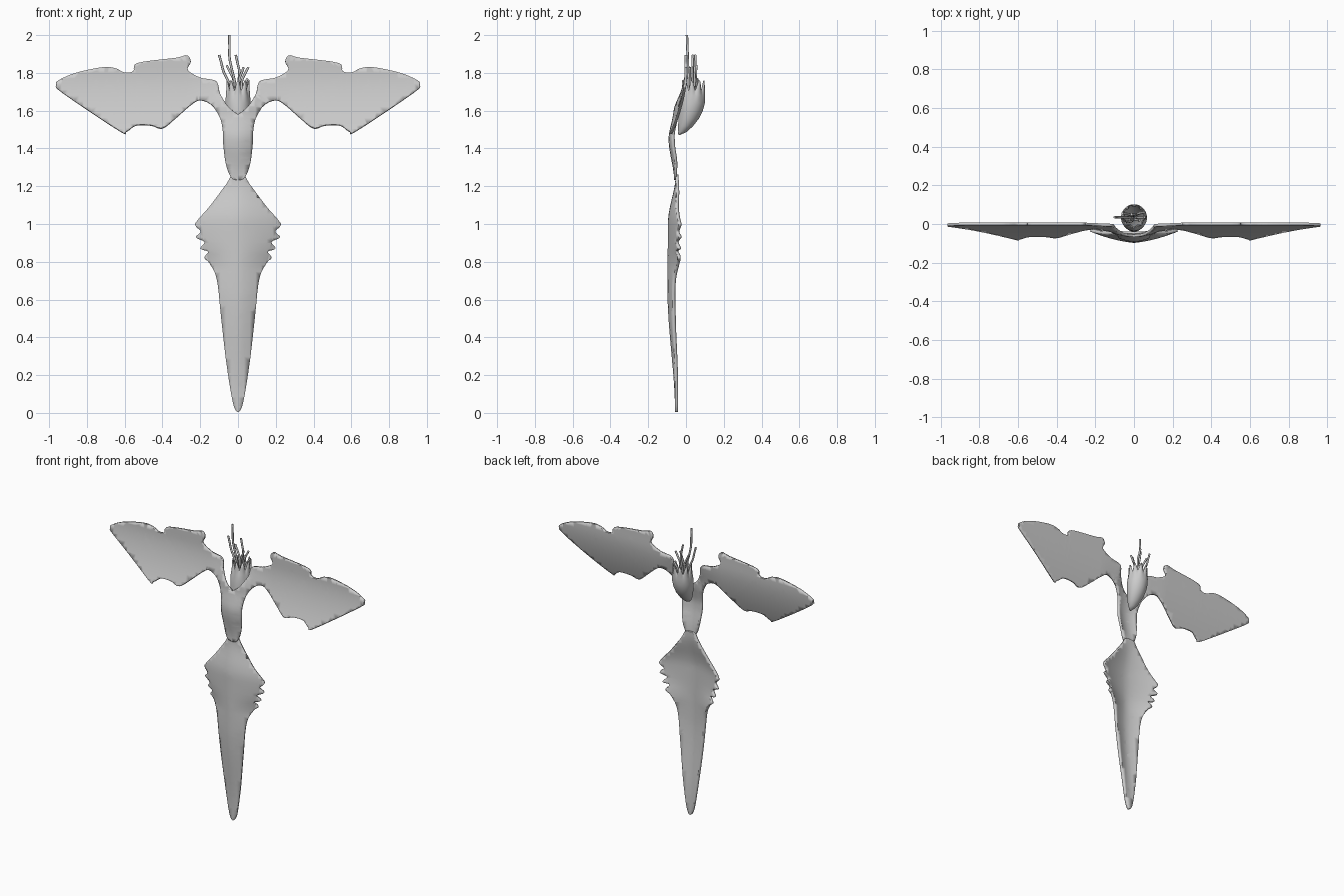
import bpy, bmesh, math
from mathutils import Vector

if "Cube" in bpy.data.objects:
    bpy.data.objects.remove(bpy.data.objects["Cube"])


def spline(pts, n=5):
    # Catmull-Rom through the points, open ended
    P = [Vector(p) for p in pts]
    P = [P[0]] + P + [P[-1]]
    out = []
    for i in range(1, len(P) - 2):
        a, b, c, d = P[i - 1:i + 3]
        for k in range(n):
            t = k / n
            out.append(0.5 * (2 * b + (c - a) * t + (2 * a - 5 * b + 4 * c - d) * t * t
                              + (3 * b - a - 3 * c + d) * t ** 3))
    return out + [P[-1]]


def finish(bm, name, thick=0):
    bmesh.ops.recalc_face_normals(bm, faces=bm.faces)
    me = bpy.data.meshes.new(name)
    bm.to_mesh(me)
    bm.free()
    ob = bpy.data.objects.new(name, me)
    bpy.context.collection.objects.link(ob)
    if thick:
        m = ob.modifiers.new("thickness", 'SOLIDIFY')
        m.thickness = thick
        m.offset = 0
    bpy.context.view_layer.objects.active = ob
    bpy.ops.object.select_all(action='DESELECT')
    ob.select_set(True)
    bpy.ops.object.shade_smooth_by_angle(angle=math.radians(50))
    return ob


def sheet(name, half, depth, thick, step=0.03):
    # mirrored outline, filled, cut into a grid and bent by depth(x, z)
    right = spline(half)
    loop = right + [Vector((-p.x, p.y)) for p in right[-2:0:-1]]
    bm = bmesh.new()
    vs = [bm.verts.new((p.x, 0, p.y)) for p in loop]
    es = [bm.edges.new((vs[i - 1], vs[i])) for i in range(len(vs))]
    bmesh.ops.triangle_fill(bm, use_beauty=True, edges=es, normal=(0, -1, 0))
    for i in range(-33, 67):
        for axis in ((1, 0, 0), (0, 0, 1)):
            bmesh.ops.bisect_plane(bm, geom=bm.verts[:] + bm.edges[:] + bm.faces[:],
                                   plane_co=Vector(axis) * i * step, plane_no=axis, dist=1e-5)
    bmesh.ops.remove_doubles(bm, verts=bm.verts, dist=0.0008)
    for v in bm.verts:
        v.co.y = depth(abs(v.co.x), v.co.z)
    return finish(bm, name, thick)


def lerp(table, t):
    for (a, ya), (b, yb) in zip(table, table[1:]):
        if t <= b:
            f = max(0, (t - a) / (b - a))
            f = f * f * (3 - 2 * f)
            return ya + (yb - ya) * f
    return table[-1][1]


# winged body: one sheet, bulging to the front at the centre
wing = [(0, 1.58), (.05, 1.62), (.095, 1.69), (.115, 1.755), (.2, 1.775), (.265, 1.815),
        (.25, 1.86), (.27, 1.893), (.33, 1.88), (.53, 1.853), (.555, 1.81), (.60, 1.802),
        (.65, 1.825), (.72, 1.83), (.86, 1.80), (.95, 1.76), (.962, 1.735), (.93, 1.695),
        (.63, 1.495), (.59, 1.49), (.54, 1.522), (.46, 1.522), (.40, 1.507), (.33, 1.56),
        (.25, 1.63), (.20, 1.655), (.14, 1.63), (.095, 1.565), (.078, 1.49), (.075, 1.42),
        (.06, 1.31), (.035, 1.245), (0, 1.232)]


def wing_depth(x, z):
    w = -0.07 * max(0, (1.8 - z) / 0.3) ** 1.7
    c = lerp([(1.23, -.056), (1.45, -.085), (1.6, -.06), (1.78, -.005)], z)
    wide = lerp([(1.23, .05), (1.42, .085), (1.6, .12)], z)
    c += lerp([(1.23, 0), (1.38, .025), (1.6, .025), (1.78, 0)], z) * min(1, x / wide) ** 2
    f = lerp([(.08, 0), (.28, 1)], x)
    return c * (1 - f) + w * f


sheet("winged_body", wing, wing_depth, 0.014)

# long tail petal with frilled shoulders
tail = [(0, 1.262), (.035, 1.255), (.065, 1.205), (.145, 1.095), (.215, 1.015), (.222, .99),
        (.195, .96), (.22, .93), (.175, .905), (.198, .87), (.155, .855), (.178, .82),
        (.145, .79), (.108, .70), (.085, .49), (.058, .255), (.03, .07), (.013, .015), (0, .004)]


def tail_depth(x, z):
    c = lerp([(0, -.05), (.65, -.09), (1.0, -.088), (1.26, -.047)], z)
    wide = lerp([(0, .03), (.5, .09), (.75, .13), (1.0, .22), (1.26, .04)], z)
    lift = lerp([(0, 0), (.5, .025), (.85, .045), (1.0, .055), (1.26, 0)], z)
    return c + lift * min(1.1, x / wide) ** 1.6


sheet("tail_petal", tail, tail_depth, 0.016)

# open bud behind the body, with a crown of points
rings = [(1.475, -.035, .004), (1.49, -.018, .02), (1.52, -.002, .037), (1.56, .015, .051),
         (1.60, .026, .06), (1.64, .033, .064), (1.68, .038, .061), (1.71, .04, .057),
         (1.735, .041, .054)]
N, points = 72, 9
bm = bmesh.new()
grid = []
for z, yc, r in rings:
    k = max(0, (z - 1.66) / .075) ** 2
    row = []
    for i in range(N):
        a = 2 * math.pi * i / N
        wave = math.cos(points * a)
        row.append(bm.verts.new((r * (1 + .08 * k * wave) * math.sin(a),
                                 yc - r * (1 + .08 * k * wave) * math.cos(a),
                                 z + k * .026 * wave)))
    grid.append(row)
for lo, hi in zip(grid, grid[1:]):
    for i in range(N):
        bm.faces.new((lo[i - 1], lo[i], hi[i], hi[i - 1]))
bm.faces.new(grid[0])
finish(bm, "bud", 0.006)


def tube(name, pts, r):
    cu = bpy.data.curves.new(name, 'CURVE')
    cu.dimensions = '3D'
    cu.bevel_depth = r
    cu.bevel_resolution = 2
    cu.use_fill_caps = True
    path = spline(pts, 5)
    s = cu.splines.new('POLY')
    s.points.add(len(path) - 1)
    for q, p in zip(s.points, path):
        q.co = (*p, 1)
    ob = bpy.data.objects.new(name, cu)
    bpy.context.collection.objects.link(ob)


# wavy filaments rising from the bud: tip x, tip y, tip z, sideways wave
for i, (x, y, z, w) in enumerate([(-.058, .005, 2.0, .012), (-.11, .036, 1.895, .01),
                                  (0, .05, 1.895, -.012), (.045, .035, 1.83, .01),
                                  (-.05, .055, 1.84, -.01), (.02, .02, 1.83, .01),
                                  (.045, .06, 1.77, .006), (-.03, .02, 1.78, .006)]):
    bx, by, bz = x * .15, .03 + (y - .03) * .5, 1.64
    pts = []
    for k in range(7):
        t = k / 6
        pts.append((bx + (x - bx) * t ** 1.3 + w * math.sin(t * 2.5 * math.pi) * t,
                    by + (y - by) * t, bz + (z - bz) * t))
    tube(f"filament_{i + 1}", pts, 0.0065)
